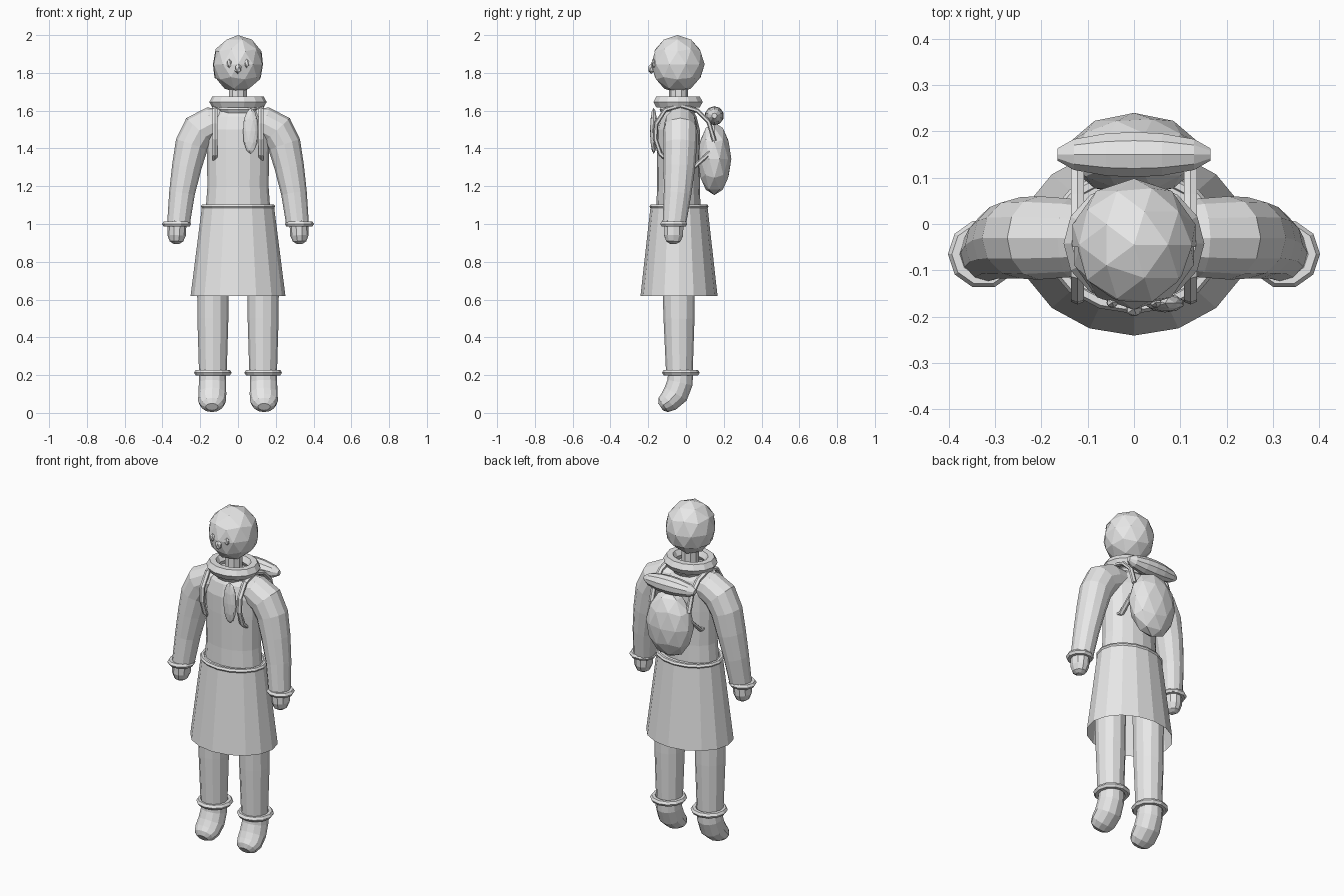
import bpy, bmesh, math
from mathutils import Vector, Matrix

if "Cube" in bpy.data.objects:
    bpy.data.objects.remove(bpy.data.objects["Cube"])

grey = bpy.data.materials.new("plain grey")
grey.diffuse_color = (0.8, 0.8, 0.8, 1)
grey.use_nodes = True
grey.node_tree.nodes["Principled BSDF"].inputs["Base Color"].default_value = grey.diffuse_color
X, Y = Vector((1, 0, 0)), Vector((0, 1, 0))


def finish(name, bm):
    bmesh.ops.recalc_face_normals(bm, faces=bm.faces)
    me = bpy.data.meshes.new(name)
    bm.to_mesh(me)
    bm.free()
    me.materials.append(grey)
    ob = bpy.data.objects.new(name, me)
    bpy.context.collection.objects.link(ob)
    return ob


def ellipsoid_mesh(centre, size, detail=2):
    bm = bmesh.new()
    bmesh.ops.create_icosphere(bm, subdivisions=detail, radius=1)
    bmesh.ops.transform(bm, verts=bm.verts,
                        matrix=Matrix.Translation(centre) @ Matrix.Diagonal((*size, 1)))
    return bm


def ellipsoid(name, centre, size, detail=2):
    return finish(name, ellipsoid_mesh(centre, size, detail))


def tube(name, path, axis, sides=12, cap_start=True, cap_end=True):
    """Path entries: x, y, z, radius across the axis, radius along the axis."""
    bm = bmesh.new()
    pts = [Vector(p[:3]) for p in path]
    rings = []
    for i, p in enumerate(path):
        t = pts[min(i + 1, len(pts) - 1)] - pts[max(i - 1, 0)]
        u = t.cross(axis).normalized()
        v = u.cross(t).normalized()
        ring = []
        for k in range(sides):
            a = 2 * math.pi * k / sides
            ring.append(bm.verts.new(pts[i] + u * p[3] * math.cos(a) + v * p[4] * math.sin(a)))
        rings.append(ring)
    for a, b in zip(rings, rings[1:]):
        for k in range(sides):
            j = (k + 1) % sides
            bm.faces.new((a[k], a[j], b[j], b[k]))
    if cap_start:
        bm.faces.new(rings[0])
    if cap_end:
        bm.faces.new(rings[-1])
    return finish(name, bm)


def ring(name, centre, rx, ry, minor, height, sides=12):
    """Elliptical band around the vertical axis."""
    bm = bmesh.new()
    rows = []
    for k in range(sides):
        a = 2 * math.pi * k / sides
        row = []
        for m in range(6):
            b = 2 * math.pi * m / 6
            d = minor * math.cos(b)
            row.append(bm.verts.new((centre[0] + (rx + d) * math.cos(a),
                                     centre[1] + (ry + d) * math.sin(a),
                                     centre[2] + height * math.sin(b))))
        rows.append(row)
    for k in range(sides):
        a, b = rows[k], rows[(k + 1) % sides]
        for m in range(6):
            n = (m + 1) % 6
            bm.faces.new((a[m], b[m], b[n], a[n]))
    return finish(name, bm)


# Head and close-fitting hair cap, cut straight around the face
HEAD, SIZE = (0, -0.045, 1.845), (0.136, 0.14, 0.151)
ellipsoid("head", HEAD, SIZE)
cap = ellipsoid_mesh(HEAD, [s * 1.025 for s in SIZE])
for co, no in (((0, 0, 1.91), (0, 0, 1)), ((0, 0, 1.77), (0, 0, 1)), ((0, -0.05, 0), (0, 1, 0))):
    bmesh.ops.bisect_plane(cap, geom=cap.verts[:] + cap.edges[:] + cap.faces[:],
                           plane_co=co, plane_no=no)
bare = []
for f in cap.faces:
    c = f.calc_center_median()
    if not (c.z > 1.91 or (c.y > -0.05 and c.z > 1.77)):
        bare.append(f)
bmesh.ops.delete(cap, geom=bare, context='FACES')
finish("hair_cap", cap)

# Face
ellipsoid("nose", (0, -0.183, 1.822), (0.02, 0.018, 0.028), 1)
for s in (-1, 1):
    ellipsoid("eye", (s * 0.047, -0.17, 1.85), (0.014, 0.012, 0.024), 1)

# Neck, scarf and hanging scarf end
tube("neck", [(0, -0.04, 1.57, 0.05, 0.05), (0, -0.04, 1.72, 0.05, 0.05)], X, 10)
ring("collar", (0, -0.04, 1.605), 0.085, 0.08, 0.02, 0.02)
ring("scarf", (0, -0.042, 1.646), 0.118, 0.1, 0.034, 0.035, 14)
ellipsoid("scarf_end", (0.067, -0.171, 1.493), (0.042, 0.02, 0.122))

# Torso
tube("torso", [(0, -0.04, z, ry, rx) for z, rx, ry in
               ((1.06, 0.172, 0.118), (1.2, 0.162, 0.113), (1.4, 0.165, 0.115),
                (1.5, 0.165, 0.113), (1.57, 0.14, 0.095), (1.61, 0.09, 0.07))], X, 16)

# Flared skirt, open at the hem, with belt
tube("skirt", [(0, -0.037, 0.62, 0.204, 0.251), (0, -0.037, 1.1, 0.15, 0.19)],
     X, 16, cap_start=False)
ring("belt", (0, -0.037, 1.093), 0.183, 0.143, 0.014, 0.013, 16)

for s in (-1, 1):
    # Arm, cuff and hand
    arm = [(0.05, -0.03, 1.54, 0.07, 0.07), (0.14, -0.03, 1.53, 0.09, 0.085),
           (0.205, -0.03, 1.495, 0.095, 0.09), (0.245, -0.03, 1.42, 0.088, 0.088),
           (0.272, -0.035, 1.3, 0.078, 0.083), (0.297, -0.045, 1.16, 0.068, 0.073),
           (0.315, -0.062, 1.0, 0.06, 0.062)]
    tube("sleeve", [(s * p[0], *p[1:]) for p in arm], Y, 12)
    ring("cuff", (s * 0.325, -0.065, 1.0), 0.06, 0.058, 0.017, 0.016, 10)
    hand = [(0.322, -0.065, 1.02, 0.05, 0.055), (0.325, -0.066, 0.94, 0.049, 0.053),
            (0.326, -0.067, 0.908, 0.036, 0.04), (0.326, -0.067, 0.895, 0.016, 0.018)]
    tube("hand", [(s * p[0], *p[1:]) for p in hand], Y, 10)

    # Trouser leg, ankle band and boot
    tube("trouser_leg", [(s * 0.133, -0.04, 0.8, 0.088, 0.084),
                         (s * 0.133, -0.037, 0.5, 0.082, 0.082),
                         (s * 0.133, -0.035, 0.2, 0.07, 0.073)], X, 12)
    ring("ankle_band", (s * 0.133, -0.027, 0.213), 0.082, 0.082, 0.018, 0.016, 12)
    tube("boot", [(s * 0.134, -0.028, 0.22, 0.066, 0.07), (s * 0.135, -0.032, 0.16, 0.068, 0.072),
                  (s * 0.136, -0.055, 0.1, 0.068, 0.074), (s * 0.138, -0.092, 0.06, 0.057, 0.073),
                  (s * 0.138, -0.12, 0.042, 0.045, 0.06), (s * 0.138, -0.135, 0.032, 0.022, 0.033)],
         X, 12)

    # Pack strap looping over the shoulder and back under the arm
    loop = [(0.15, 1.44), (0.12, 1.54), (0.06, 1.6), (-0.03, 1.628), (-0.11, 1.605),
            (-0.158, 1.53), (-0.162, 1.45), (-0.135, 1.37), (-0.06, 1.31), (0.04, 1.3), (0.13, 1.38)]
    tube("pack_strap", [(s * 0.122, y, z, 0.012, 0.016) for y, z in loop], X, 6)

# Backpack with bedroll on top
ellipsoid("backpack", (0, 0.15, 1.345), (0.145, 0.09, 0.192))
tube("bedroll", [(x, 0.15, 1.573, r, r) for x, r in
                 ((-0.165, 0.014), (-0.13, 0.035), (-0.06, 0.048), (0, 0.051),
                  (0.06, 0.048), (0.13, 0.035), (0.165, 0.014))], Y, 10)
